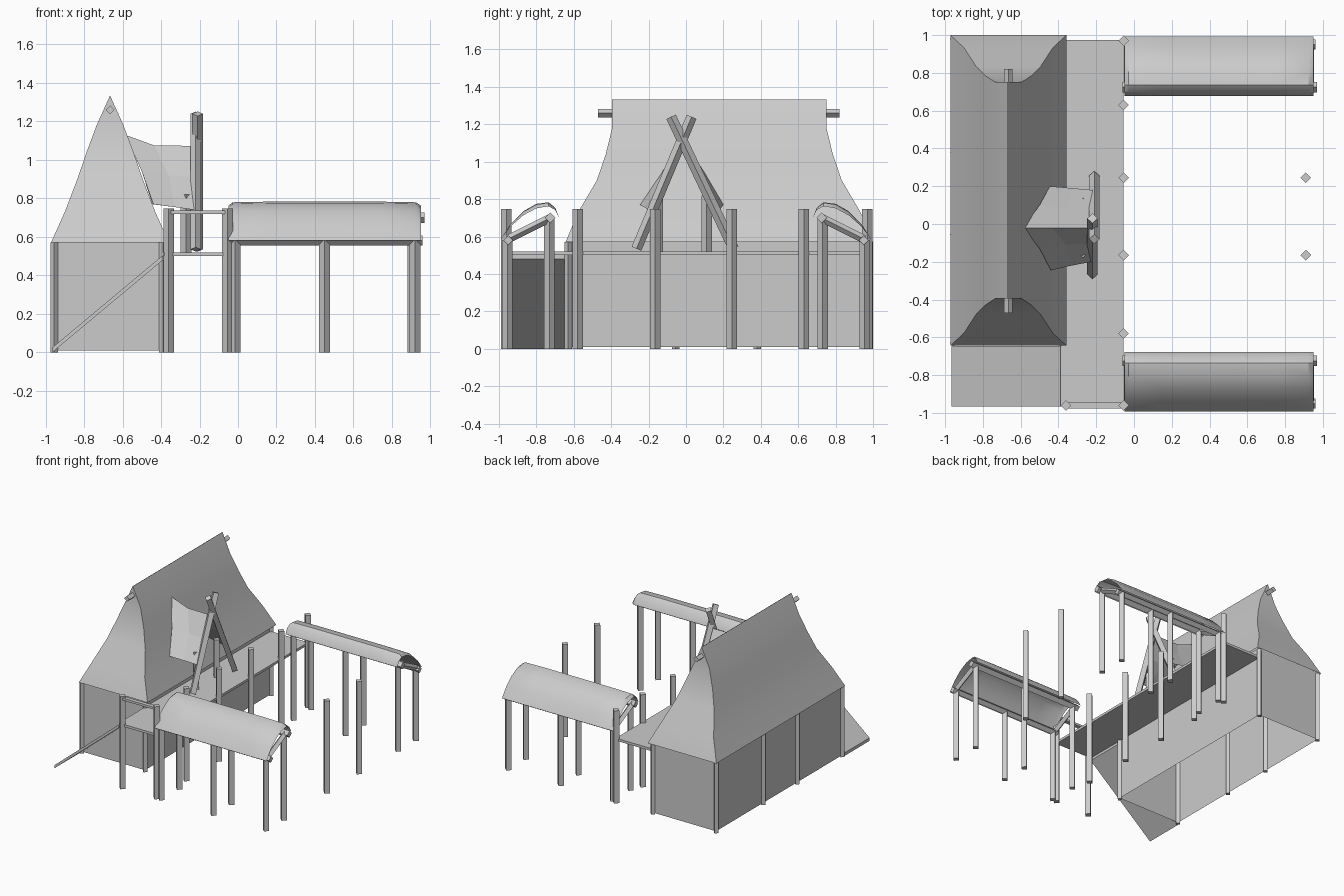
import bpy, bmesh
from mathutils import Vector

if "Cube" in bpy.data.objects:
    bpy.data.objects.remove(bpy.data.objects["Cube"])


def mesh_object(name, verts, faces, smooth=False):
    me = bpy.data.meshes.new(name)
    me.from_pydata([tuple(v) for v in verts], [], faces)
    bm = bmesh.new()
    bm.from_mesh(me)
    bmesh.ops.recalc_face_normals(bm, faces=bm.faces)
    bm.to_mesh(me)
    bm.free()
    ob = bpy.data.objects.new(name, me)
    bpy.context.collection.objects.link(ob)
    if smooth:
        bpy.ops.object.select_all(action='DESELECT')
        ob.select_set(True)
        bpy.context.view_layer.objects.active = ob
        bpy.ops.object.shade_smooth_by_angle(angle=0.6)
    return ob


def pole(name, a, b, r):
    """Four-sided timber between two points, set on its corner."""
    a, b = Vector(a), Vector(b)
    d = (b - a).normalized()
    u = Vector((1, 0, 0)) if abs(d.x) < 0.9 else Vector((0, 1, 0))
    w = d.cross(u).normalized()
    u = w.cross(d)
    ring = [u * r, w * r, -u * r, -w * r]
    verts = [p + o for p in (a, b) for o in ring]
    faces = [(i, (i + 1) % 4, (i + 1) % 4 + 4, i + 4) for i in range(4)]
    return mesh_object(name, verts, faces + [(3, 2, 1, 0), (4, 5, 6, 7)])


def post(name, x, y, top, r=0.028, bottom=0.0):
    return pole(name, (x, y, bottom), (x, y, top), r)


def box(name, x0, x1, y0, y1, z0, z1):
    verts = [(x, y, z) for z in (z0, z1) for x, y in ((x0, y0), (x1, y0), (x1, y1), (x0, y1))]
    faces = [(3, 2, 1, 0), (4, 5, 6, 7)]
    faces += [(i, (i + 1) % 4, (i + 1) % 4 + 4, i + 4) for i in range(4)]
    return mesh_object(name, verts, faces)


def grid(name, rows, smooth=False):
    n = len(rows[0])
    verts = [p for row in rows for p in row]
    faces = [(j * n + i, j * n + i + 1, (j + 1) * n + i + 1, (j + 1) * n + i)
             for j in range(len(rows) - 1) for i in range(n - 1)]
    return mesh_object(name, verts, faces, smooth)


# House walls: open box without floor
X0, X1, Y0, Y1 = -0.955, -0.39, -0.63, 0.98
corners = [(X0, Y0), (X1, Y0), (X1, Y1), (X0, Y1), (X0, Y0)]
grid("house_walls", [[(x, y, z) for x, y in corners] for z in (0.01, 0.585)])
for y in (Y0, -0.055, 0.38, Y1):
    post("wall_post", X0, y, 0.57, 0.02)
for y in (Y0, Y1):
    post("wall_post", X1, y, 0.57, 0.02)

# Main roof: flared hip rings (height, half width, half length)
cx, cy = -0.665, 0.178
rings = [(0.57, 0.307, 0.822), (0.73, 0.235, 0.755), (0.9, 0.17, 0.655),
         (1.04, 0.122, 0.607), (1.18, 0.07, 0.573), (1.333, 0.001, 0.573)]
grid("main_roof", [[(cx + sx * hx, cy + sy * hy, z) for sx, sy in
                    ((-1, -1), (1, -1), (1, 1), (-1, 1), (-1, -1))]
                   for z, hx, hy in rings], True)
pole("ridge_pole", (cx, -0.47, 1.26), (cx, 0.82, 1.26), 0.023)

# Deck, sloping ramp and handrail
box("deck", -0.39, -0.055, -0.965, 0.975, 0.5, 0.52)
ramp = [(-0.965, 0.0), (-0.39, 0.48), (-0.39, 0.505), (-0.965, 0.025)]
mesh_object("ramp", [(x, y, z) for y in (-0.965, -0.645) for x, z in ramp],
            [(0, 1, 2, 3), (7, 6, 5, 4)] +
            [(i, i + 4, (i + 1) % 4 + 4, (i + 1) % 4) for i in range(4)])
box("handrail", -0.36, -0.055, -0.976, -0.944, 0.718, 0.736)

# Tall posts along the deck and in the yard
for y in (-0.96, -0.58, -0.165, 0.245, 0.63, 0.97):
    post("deck_post", -0.055, y, 0.748)
post("deck_post", -0.36, -0.96, 0.748)
for y in (-0.165, 0.245):
    post("yard_post", 0.91, y, 0.748)

# Two side shelters: curved lean-to roofs on timber frames
section = [(0.678, 0.70), (0.70, 0.755), (0.735, 0.783), (0.80, 0.775),
           (0.87, 0.735), (0.94, 0.665), (0.993, 0.58)]
stations = [(-0.05, 0.80), (-0.028, 0.97), (0.15, 1.0), (0.45, 1.0),
            (0.75, 1.0), (0.925, 0.97), (0.95, 0.80)]
for s in (-1, 1):
    rows = []
    for x, k in stations:
        row = []
        for y, z in section:
            base = 0.70 - (y - 0.678) * 0.38
            row.append((x, s * y, base + (z - base) * k))
        rows.append(row)
    grid("shelter_roof", rows, True)
    for x in (-0.015, 0.45, 0.92):
        post("shelter_outer_post", x, s * 0.955, 0.58)
        post("shelter_inner_post", x, s * 0.73, 0.70)
    pole("shelter_outer_beam", (-0.05, s * 0.95, 0.58), (0.96, s * 0.95, 0.58), 0.026)
    pole("shelter_inner_beam", (-0.06, s * 0.725, 0.70), (0.968, s * 0.725, 0.70), 0.028)
    for x in (-0.03, 0.93):
        pole("shelter_rafter", (x, s * 0.725, 0.70), (x, s * 0.955, 0.585), 0.022)

# Entrance canopy, its posts and crossed poles
grid("entrance_canopy", [
    [(-0.44, -0.245, 0.77), (-0.50, -0.13, 0.94), (-0.585, -0.02, 1.13),
     (-0.50, 0.10, 0.94), (-0.445, 0.20, 0.77)],
    [(-0.33, -0.22, 0.755), (-0.36, -0.11, 0.92), (-0.435, -0.02, 1.075),
     (-0.36, 0.08, 0.92), (-0.33, 0.19, 0.755)],
    [(-0.225, -0.20, 0.74), (-0.225, -0.10, 0.91), (-0.225, -0.02, 1.073),
     (-0.225, 0.07, 0.91), (-0.22, 0.18, 0.74)]])
for y in (-0.15, 0.11):
    post("entrance_post", -0.27, y, 0.82, 0.028, 0.52)
pole("crossed_pole", (-0.22, -0.265, 0.535), (-0.22, 0.03, 1.24), 0.028)
pole("crossed_pole", (-0.21, 0.255, 0.535), (-0.21, -0.08, 1.24), 0.028)
